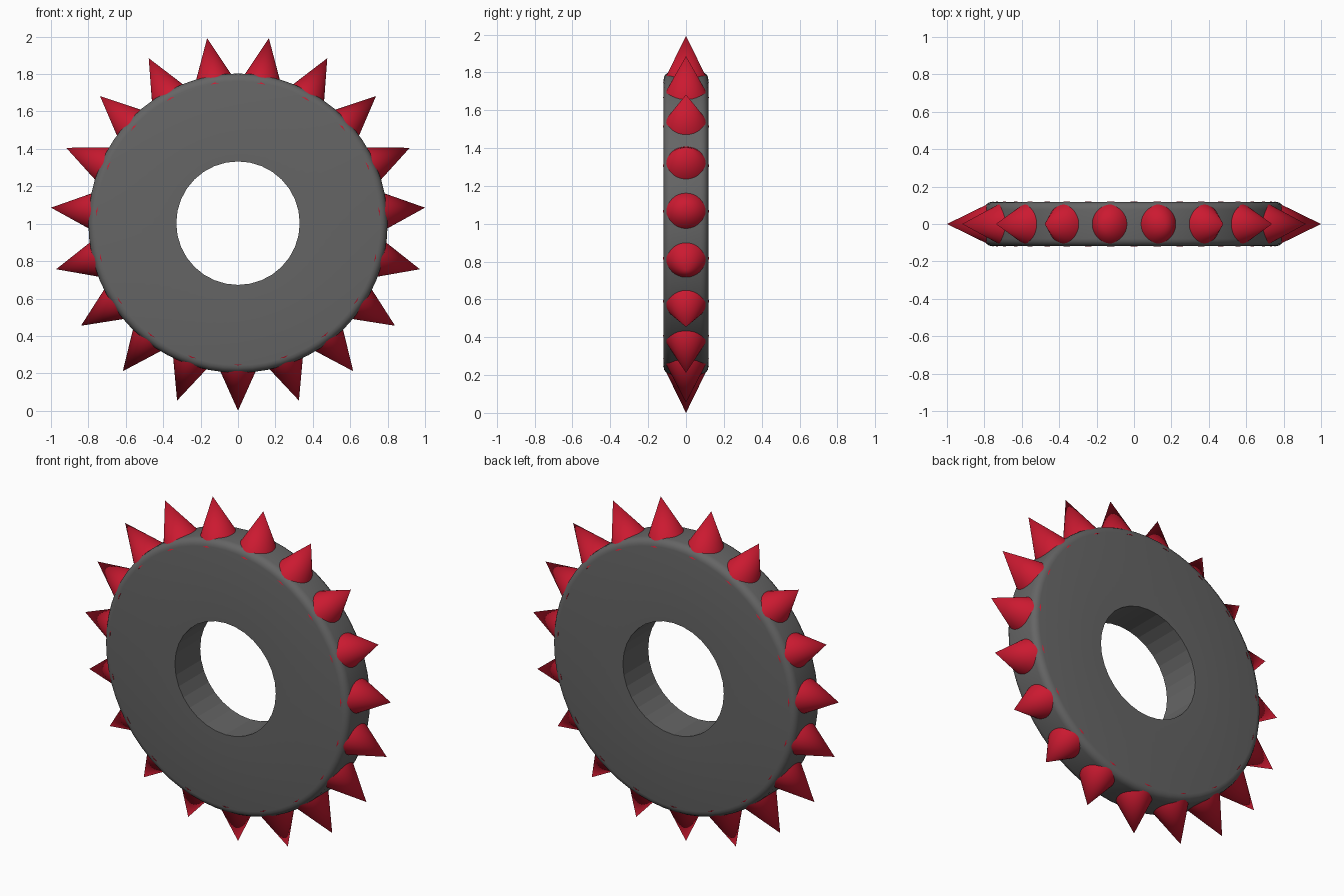
import bpy, bmesh
from math import pi, sin, cos, radians

if "Cube" in bpy.data.objects:
    bpy.data.objects.remove(bpy.data.objects["Cube"])

CZ = 1.003       # wheel centre height
SPIKES = 19
TIP_R = 1.003    # radius of the spike tips
BASE_R = 0.755   # radius of the spike bases
SEG = 64


def material(name, rgb):
    m = bpy.data.materials.new(name)
    m.diffuse_color = (*rgb, 1)
    m.use_nodes = True
    m.node_tree.nodes["Principled BSDF"].inputs["Base Color"].default_value = m.diffuse_color
    return m


grey = material("dark_grey", (0.13, 0.13, 0.13))
red = material("red", (0.6, 0.01, 0.03))

# Ring cross-section (radius, y): square at the hole, rounded at the rim
R, H, B, HOLE = 0.80, 0.118, 0.04, 0.33
arc = [(R - B + B * sin(t), H - B + B * cos(t)) for t in [i * pi / 8 for i in range(5)]]
profile = [(HOLE, H)] + arc + [(r, -y) for r, y in reversed(arc)] + [(HOLE, -H)]

# Lathe the ring; the hole is a 32-sided faceted bore
bm = bmesh.new()
rings = []
for i in range(SEG):
    a = 2 * pi * i / SEG
    ring = []
    for r, y in profile:
        if r == HOLE and i % 2:
            r *= cos(2 * pi / SEG)
        ring.append(bm.verts.new((r * sin(a), y, r * cos(a))))
    rings.append(ring)
n = len(profile)
for i in range(SEG):
    p, q = rings[i], rings[(i + 1) % SEG]
    for j in range(n):
        k = (j + 1) % n
        bm.faces.new((p[j], p[k], q[k], q[j]))
bmesh.ops.recalc_face_normals(bm, faces=bm.faces)
mesh = bpy.data.meshes.new("wheel_ring")
bm.to_mesh(mesh)
bm.free()
wheel = bpy.data.objects.new("wheel_ring", mesh)
wheel.location.z = CZ
bpy.context.collection.objects.link(wheel)
mesh.materials.append(grey)
bpy.ops.object.select_all(action='DESELECT')
wheel.select_set(True)
bpy.context.view_layer.objects.active = wheel
bpy.ops.object.shade_smooth_by_angle(angle=radians(30))
for f in mesh.polygons:
    if all((mesh.vertices[v].co.xz.length < HOLE + 0.01) for v in f.vertices):
        f.use_smooth = False

# Spikes around the rim, the first pointing straight down
depth = TIP_R - BASE_R
mid = BASE_R + depth / 2
for i in range(SPIKES):
    a = pi + 2 * pi * i / SPIKES
    bpy.ops.mesh.primitive_cone_add(
        vertices=32, radius1=0.121, radius2=0, depth=depth,
        location=(mid * sin(a), 0, CZ + mid * cos(a)), rotation=(0, a, 0))
    spike = bpy.context.object
    spike.name = f"spike_{i + 1}"
    spike.scale.x = 0.92
    spike.data.materials.append(red)
    bpy.ops.object.shade_smooth_by_angle(angle=radians(30))
